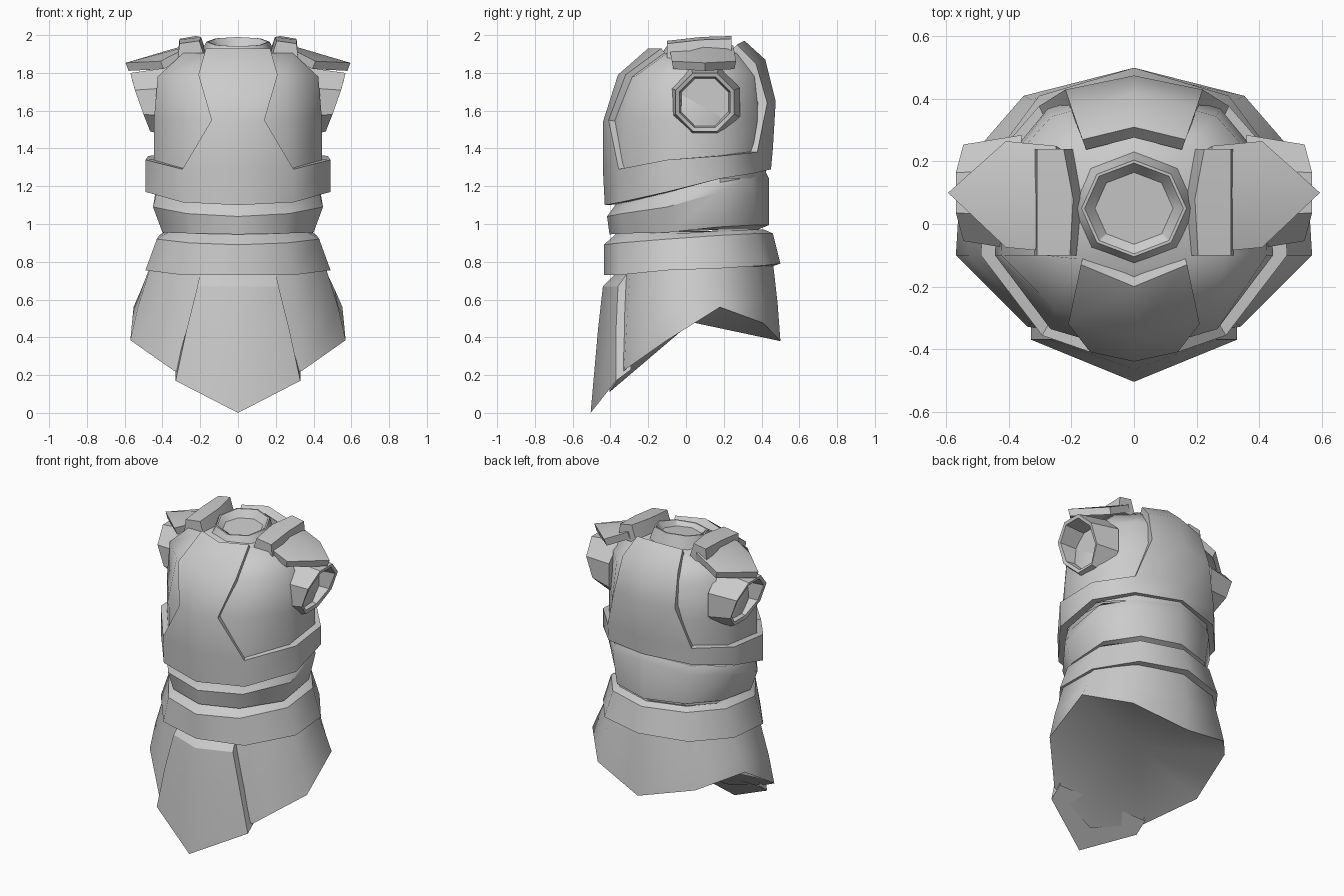
import bpy, bmesh, math
from mathutils import Vector

cube = bpy.data.objects.get("Cube")
if cube:
    bpy.data.objects.remove(cube, do_unlink=True)

steel = bpy.data.materials.new("plain_grey")
steel.use_nodes = True
grey = (0.6, 0.6, 0.6, 1)
steel.diffuse_color = grey
steel.node_tree.nodes["Principled BSDF"].inputs["Base Color"].default_value = grey


def mirrored(point):
    return Vector((-point[0], point[1], point[2]))


def ring(width, front, back, heights):
    """Closed six-station body outline: front centre, corner, two sides, back corner, back centre."""
    outline = [(0, -front), (width * 0.6, -front * 0.81), (width, -0.1),
               (width * 0.97, 0.18), (width * 0.62, back * 0.82), (0, back)]
    half = [Vector((x, y, z)) for (x, y), z in zip(outline, heights)]
    return half + [mirrored(p) for p in half[-2:0:-1]]


def even(height):
    return [height] * 6


def octagon(place, turn):
    angles = [math.pi * (i + turn) / 4 for i in range(8)]
    return [Vector(place(math.cos(a), math.sin(a))) for a in angles]


def add_sheet(bm, rows, closed=True, cap_start=False, cap_end=False):
    """Bridge rows of points with quads."""
    grid = [[bm.verts.new(p) for p in row] for row in rows]
    count = len(rows[0])
    for low, high in zip(grid, grid[1:]):
        for i in range(count if closed else count - 1):
            j = (i + 1) % count
            bm.faces.new((low[i], low[j], high[j], high[i]))
    if cap_start:
        bm.faces.new(grid[0][::-1])
    if cap_end:
        bm.faces.new(grid[-1])


def set_creases(mesh, across, upright):
    """Smooth faces, with sharp edges beyond one angle for level edges and another for upright ones."""
    bm = bmesh.new()
    bm.from_mesh(mesh)
    for face in bm.faces:
        face.smooth = True
    for edge in bm.edges:
        run = edge.verts[1].co - edge.verts[0].co
        limit = upright if abs(run.z) > 0.7 * run.length else across
        edge.smooth = edge.calc_face_angle(0) < math.radians(limit)
    bm.to_mesh(mesh)
    bm.free()


def finish(name, bm, thickness=0, recalc=False, across=30, upright=62):
    bmesh.ops.remove_doubles(bm, verts=bm.verts, dist=0.0005)
    if recalc:
        bmesh.ops.recalc_face_normals(bm, faces=bm.faces)
    mesh = bpy.data.meshes.new(name)
    bm.to_mesh(mesh)
    bm.free()
    mesh.materials.append(steel)
    obj = bpy.data.objects.new(name, mesh)
    bpy.context.collection.objects.link(obj)
    bpy.context.view_layer.objects.active = obj
    if thickness:
        solid = obj.modifiers.new("thickness", "SOLIDIFY")
        solid.thickness = thickness
        solid.offset = -1
        bpy.ops.object.modifier_apply(modifier=solid.name)
    set_creases(obj.data, across, upright)


def loft(name, rows, thickness=0, recalc=False, across=30, upright=62, **options):
    bm = bmesh.new()
    add_sheet(bm, rows, **options)
    finish(name, bm, thickness, recalc, across, upright)


# Skirt with a pointed front, raised hips and a closed underside
skirt_hem = ring(0.57, 0.405, 0.5, [0.11, 0.225, 0.385, 0.56, 0.475, 0.38])
underside_peak = Vector((0, 0.03, 0.48))
loft("skirt", [
    [underside_peak] * len(skirt_hem),
    skirt_hem,
    ring(0.53, 0.385, 0.485, [0.5, 0.5, 0.56, 0.65, 0.6, 0.58]),
    ring(0.455, 0.36, 0.46, even(0.8)),
], across=58)

# Raised plate on the front of the skirt, with side walls and a closed lower end
plate_edges = [(0.33, -0.37, 0.17), (0.27, -0.37, 0.45), (0.215, -0.36, 0.67), (0.2, -0.31, 0.74)]
plate_middle = [(0, -0.505, 0), (0, -0.465, 0.45), (0, -0.44, 0.67), (0, -0.37, 0.74)]
plate_rows = []
for edge, middle in zip(plate_edges, plate_middle):
    wall = Vector(edge) + Vector((0, 0.08, 0.06 if middle[2] == 0 else 0))
    plate_rows.append([mirrored(wall), mirrored(edge), Vector(middle), Vector(edge), wall])
loft("skirt_front_plate", plate_rows, upright=45, closed=False, cap_start=True)

# Belt: underside lip, flared face, bevelled top
loft("belt", [
    ring(0.44, 0.37, 0.44, even(0.77)),
    ring(0.49, 0.435, 0.5, [0.73, 0.73, 0.755, 0.765, 0.78, 0.79]),
    ring(0.43, 0.435, 0.46, [0.89, 0.9, 0.92, 0.94, 0.95, 0.95]),
    ring(0.39, 0.39, 0.415, [0.93, 0.935, 0.945, 0.965, 0.97, 0.97]),
    ring(0.36, 0.36, 0.38, even(0.96)),
])

# Waist band, taller at the back
loft("waist_band", [
    ring(0.36, 0.36, 0.38, even(0.97)),
    ring(0.4, 0.405, 0.44, [0.945, 0.95, 0.955, 0.985, 0.995, 0.995]),
    ring(0.45, 0.418, 0.44, [1.04, 1.055, 1.09, 1.17, 1.19, 1.24]),
    ring(0.435, 0.375, 0.42, [1.1, 1.11, 1.15, 1.22, 1.25, 1.28]),
    ring(0.4, 0.34, 0.38, even(1.25)),
])

# Inner body seen in the side openings
loft("inner_body", [
    ring(0.445, 0.41, 0.42, even(1.24)),
    ring(0.445, 0.415, 0.45, even(1.55)),
    ring(0.425, 0.335, 0.42, even(1.78)),
    ring(0.29, 0.14, 0.32, even(1.905)),
], across=58, cap_end=True)

# Chest shell: lower band joined to a front panel and a back panel
band_low = ring(0.49, 0.43, 0.45, [1.1, 1.115, 1.17, 1.24, 1.27, 1.29])
band_high = ring(0.49, 0.44, 0.46, [1.29, 1.29, 1.34, 1.36, 1.38, 1.4])
shell = bmesh.new()
add_sheet(shell, [band_low, band_high])
front_rows = [(band_high[1], band_high[0]),
              ((0.14, -0.41, 1.55), (0, -0.44, 1.54)),
              ((0.21, -0.32, 1.79), (0, -0.36, 1.79)),
              ((0.17, -0.13, 1.93), (0, -0.2, 1.93))]
back_rows = [(band_high[4], band_high[5]),
             ((0.22, 0.43, 1.64), (0, 0.475, 1.65)),
             ((0.2, 0.37, 1.85), (0, 0.42, 1.87)),
             ((0.165, 0.27, 1.95), (0, 0.31, 1.97))]
add_sheet(shell, [[mirrored(e), Vector(m), Vector(e)] for e, m in front_rows], closed=False)
add_sheet(shell, [[Vector(e), Vector(m), mirrored(e)] for e, m in back_rows], closed=False)
finish("chest_shell", shell, thickness=0.05, across=45)


# Neck collar: tilted octagonal rim with a sunken floor
def collar_loop(radius, height, tilt=0):
    return octagon(lambda c, s: (c * radius, 0.05 + s * radius * 0.92, height + s * tilt), 0)


loft("neck_collar", [
    collar_loop(0.205, 1.88),
    collar_loop(0.168, 1.965, 0.025),
    collar_loop(0.158, 1.965, 0.025),
    collar_loop(0.125, 1.93, 0.01),
], cap_end=True)


# Arm sleeve: octagonal tube whose open end is raked inward at the bottom
def sleeve_loop(side, reach, radius, rake):
    def place(c, s):
        drop = max(0, (0.924 - s) / 1.848)
        return (side * (reach - rake * drop ** 1.2), 0.1 + c * radius, 1.645 + s * radius)
    return octagon(place, 0.5)


for side, label in ((1, "left"), (-1, "right")):
    loft(label + "_sleeve", [
        sleeve_loop(side, 0.36, 0.2, 0),
        sleeve_loop(side, 0.57, 0.167, 0.105),
        sleeve_loop(side, 0.565, 0.145, 0.105),
        sleeve_loop(side, 0.43, 0.135, 0),
    ], recalc=True, cap_start=True, cap_end=True)

    # Pointed shoulder plate sloping outward
    outer = [(0.41, -0.075, 1.862), (0.595, 0.1, 1.853), (0.41, 0.265, 1.862)]
    inner = [(0.25, -0.09, 1.945), (0.25, 0.09, 1.955), (0.25, 0.25, 1.945)]
    rows = [[Vector((side * x, y, z)) for x, y, z in row] for row in (outer, inner)]
    loft(label + "_shoulder_plate", rows[::side], thickness=0.045, upright=30, closed=False)

    # Raised strap beside the neck
    strap = []
    for y, near, lift in ((-0.1, 0.17, -0.02), (0.08, 0.16, 0), (0.24, 0.19, 0.005)):
        section = [(near, 1.88), (near + 0.035, 1.99), (0.31, 1.975), (0.32, 1.88)]
        strap.append([Vector((side * x, y, z + lift)) for x, z in section])
    loft(label + "_shoulder_strap", strap, recalc=True, upright=30, cap_start=True, cap_end=True)
